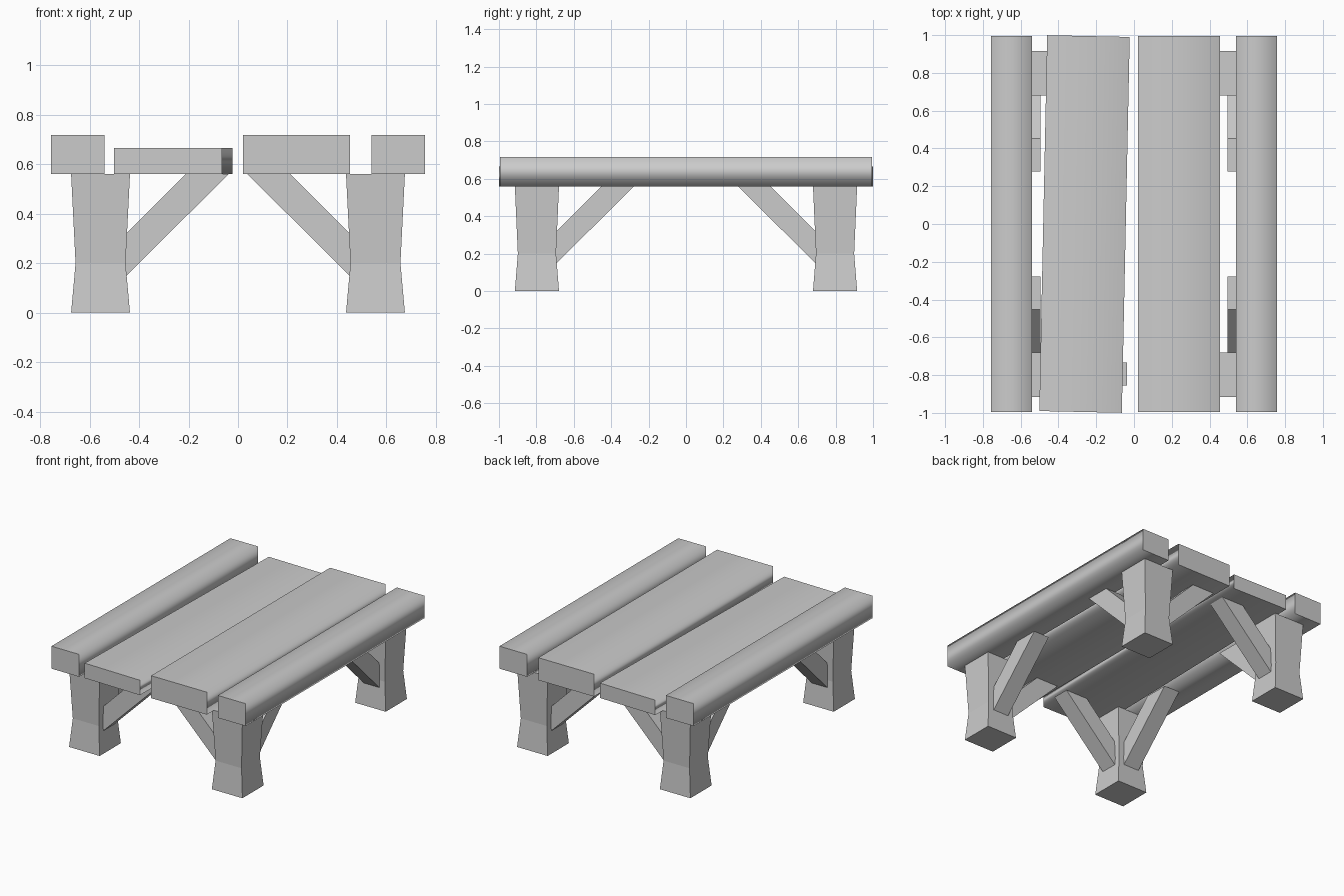
import bpy, bmesh, math

if "Cube" in bpy.data.objects:
    bpy.data.objects.remove(bpy.data.objects["Cube"])


def add_object(name, bm):
    bmesh.ops.recalc_face_normals(bm, faces=bm.faces)
    mesh = bpy.data.meshes.new(name)
    bm.to_mesh(mesh)
    bm.free()
    obj = bpy.data.objects.new(name, mesh)
    bpy.context.collection.objects.link(obj)
    return obj


def skin(bm, rings):
    """Closed solid through equal-length rings of points."""
    loops = [[bm.verts.new(p) for p in ring] for ring in rings]
    for a, b in zip(loops, loops[1:]):
        for i in range(len(a)):
            j = (i + 1) % len(a)
            bm.faces.new((a[i], a[j], b[j], b[i]))
    bm.faces.new(loops[0])
    bm.faces.new(loops[-1])


def plank(name, x, width, height, angle=0.0):
    w, z0, length = width / 2, 0.56, 0.995
    bm = bmesh.new()
    section = [(-w, 0), (w, 0), (w, height), (-w, height)]
    skin(bm, [[(px, y, pz) for px, pz in section] for y in (-length, length)])
    # long faces shade softly, ends stay crisp
    for f in bm.faces:
        f.smooth = len({round(v.co.y, 3) for v in f.verts}) > 1
    for e in bm.edges:
        e.smooth = abs(e.verts[0].co.y - e.verts[1].co.y) > 0.1
    obj = add_object(name, bm)
    obj.location = (x, 0, z0)
    obj.rotation_euler.z = angle
    mod = obj.modifiers.new("area_normals", 'WEIGHTED_NORMAL')
    mod.mode = 'FACE_AREA'
    mod.keep_sharp = True


def leg(name, sx, sy):
    bm = bmesh.new()
    rings = []
    for z, hx, hy in ((0, 0.119, 0.118), (0.2, 0.101, 0.102), (0.56, 0.119, 0.118)):
        rings.append([(sx * 0.556 + a * hx, sy * 0.797 + b * hy, z)
                      for a, b in ((-1, -1), (1, -1), (1, 1), (-1, 1))])
    skin(bm, rings)
    add_object(name, bm)


# brace outline: distance inward from the leg face, height
BRACE = [(0, 0.145), (0, 0.317), (0.243, 0.56), (0.418, 0.56)]


def brace(name, sx, sy, along_x):
    bm = bmesh.new()
    rings = []
    for side in (-0.061, 0.061):
        if along_x:
            rings.append([(sx * (0.456 - d), sy * 0.793 + side, z) for d, z in BRACE])
        else:
            rings.append([(sx * 0.556 + side, sy * (0.696 - d), z) for d, z in BRACE])
    skin(bm, rings)
    add_object(name, bm)


# table top
plank("left_outer_plank", -0.648, 0.216, 0.158)
plank("right_outer_plank", 0.648, 0.216, 0.158)
plank("right_inner_plank", 0.237, 0.434, 0.158)
plank("left_inner_plank", -0.262, 0.437, 0.105, math.radians(-1.2))

# legs with cross and lengthwise braces at each corner
for sx, xn in ((-1, "left"), (1, "right")):
    for sy, yn in ((-1, "front"), (1, "back")):
        corner = f"{yn}_{xn}"
        leg(f"{corner}_leg", sx, sy)
        brace(f"{corner}_cross_brace", sx, sy, True)
        brace(f"{corner}_long_brace", sx, sy, False)
